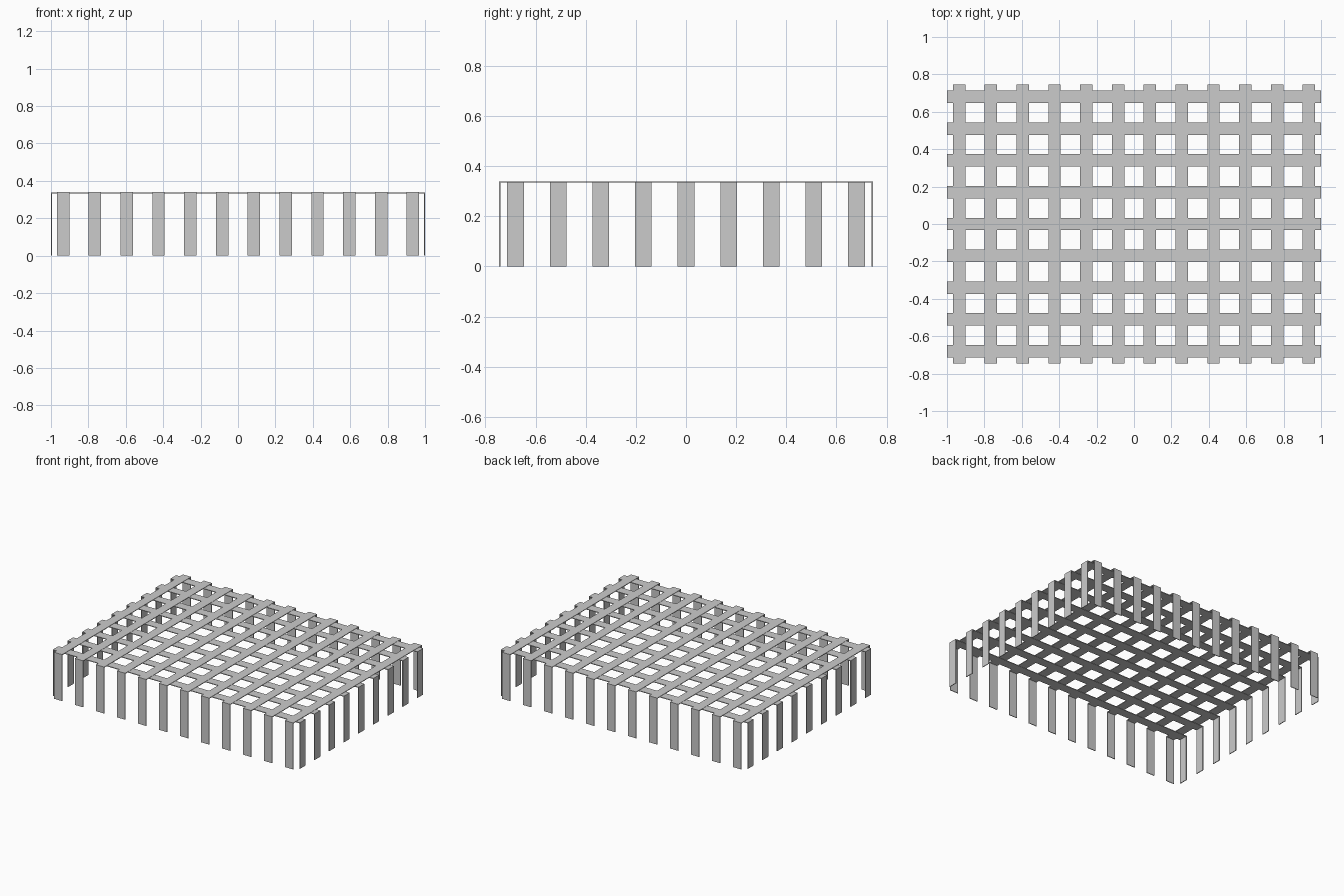
import bpy
import bmesh
from mathutils import Vector

if "Cube" in bpy.data.objects:
    bpy.data.objects.remove(bpy.data.objects["Cube"], do_unlink=True)

HALF_X, HALF_Y, TOP = 1.0, 0.745, 0.34
SPACING, WIDTH, THICK = 0.17, 0.066, 0.005

grey = bpy.data.materials.new("light grey")
grey.use_nodes = True
colour = (0.6, 0.6, 0.6, 1)
grey.diffuse_color = colour
grey.node_tree.nodes["Principled BSDF"].inputs["Base Color"].default_value = colour


def folded_strip(name, along, across, half, top, offset):
    """A flat band across the top, folded down to the ground at both ends."""
    outer = [(-half, 0), (-half, top), (half, top), (half, 0)]
    inner_half = half - THICK
    inner = [(inner_half, 0), (inner_half, top - THICK),
             (-inner_half, top - THICK), (-inner_half, 0)]
    bm = bmesh.new()
    verts = [bm.verts.new(along * a + Vector((0, 0, z)) + across * (offset - WIDTH / 2))
             for a, z in outer + inner]
    profile = bm.faces.new(verts)
    swept = bmesh.ops.extrude_face_region(bm, geom=[profile])
    moved = [v for v in swept["geom"] if isinstance(v, bmesh.types.BMVert)]
    bmesh.ops.translate(bm, verts=moved, vec=across * WIDTH)
    bmesh.ops.recalc_face_normals(bm, faces=bm.faces)
    mesh = bpy.data.meshes.new(name)
    bm.to_mesh(mesh)
    bm.free()
    mesh.materials.append(grey)
    bpy.context.collection.objects.link(bpy.data.objects.new(name, mesh))


X, Y = Vector((1, 0, 0)), Vector((0, 1, 0))

# Twelve strips running front to back
for i in range(12):
    folded_strip(f"lengthwise_strip_{i + 1}", Y, X, HALF_Y, TOP, (i - 5.5) * SPACING)

# Nine strips running side to side, tucked just below the others
for i in range(9):
    folded_strip(f"crosswise_strip_{i + 1}", X, Y, HALF_X, TOP - 0.002, (i - 4) * SPACING)
